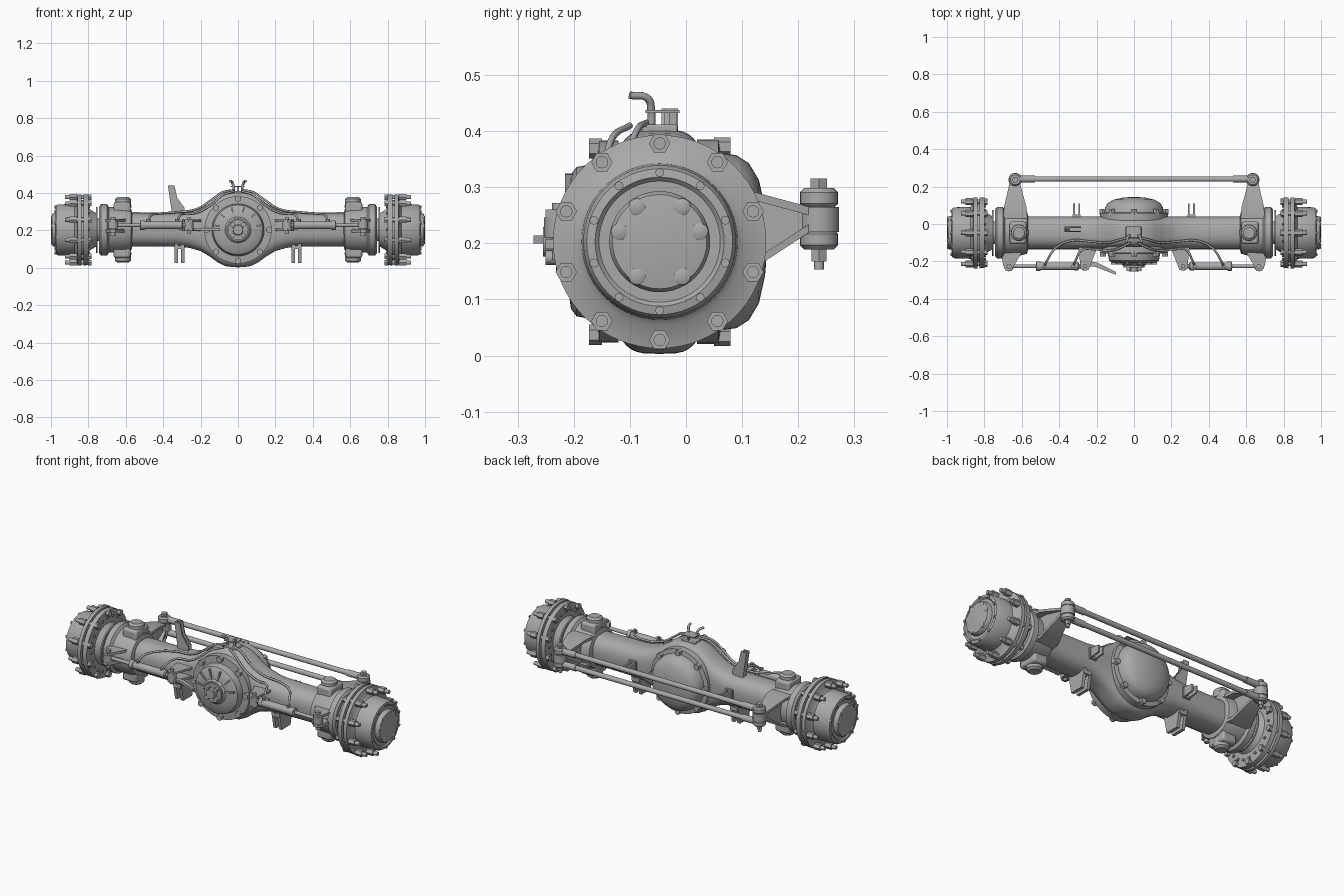
import bpy, bmesh, math
from mathutils import Vector

cube = bpy.data.objects.get("Cube")
if cube:
    bpy.data.objects.remove(cube)

grey = bpy.data.materials.new("cast_grey")
grey.use_nodes = True
colour = (0.4, 0.4, 0.4, 1)
grey.diffuse_color = colour
grey.node_tree.nodes["Principled BSDF"].inputs["Base Color"].default_value = colour

AY, AZ = -0.047, 0.203          # axle centre line
AXLE = (0, AY, AZ)
TAU = math.tau


def place(obj, mirror):
    bpy.context.collection.objects.link(obj)
    obj.data.materials.append(grey)
    if mirror:
        obj.modifiers.new("Mirror", 'MIRROR').use_axis = (True, False, False)
    return obj


def finish(name, bm, mirror=False, bevel=0):
    bmesh.ops.recalc_face_normals(bm, faces=bm.faces)
    mesh = bpy.data.meshes.new(name)
    bm.to_mesh(mesh)
    bm.free()
    obj = place(bpy.data.objects.new(name, mesh), mirror)
    if bevel:
        mod = obj.modifiers.new("Bevel", 'BEVEL')
        mod.width, mod.segments = bevel, 2
    bpy.ops.object.select_all(action='DESELECT')
    obj.select_set(True)
    bpy.context.view_layer.objects.active = obj
    bpy.ops.object.shade_smooth_by_angle(angle=math.radians(35))
    return obj


def skin(bm, rings):
    """Join point rings into a closed skin."""
    rows = [[bm.verts.new(p) for p in ring] for ring in rings]
    n = len(rows[0])
    for a, b in zip(rows, rows[1:]):
        for i in range(n):
            bm.faces.new((a[i], a[(i + 1) % n], b[(i + 1) % n], b[i]))
    bm.faces.new(rows[0])
    bm.faces.new(rows[-1])


def turn(bm, axis, origin, profile, seg=48):
    """Turned solid; profile is (distance along axis, radius)."""
    k = "XYZ".index(axis)
    rings = []
    for t, r in profile:
        ring = []
        for i in range(seg):
            p = Vector(origin)
            p[k] += t
            p[(k + 1) % 3] += r * math.cos(TAU * i / seg)
            p[(k + 2) % 3] += r * math.sin(TAU * i / seg)
            ring.append(p)
        rings.append(ring)
    skin(bm, rings)


def turned(name, axis, origin, profile, seg=48, mirror=False):
    bm = bmesh.new()
    turn(bm, axis, origin, profile, seg)
    return finish(name, bm, mirror)


def bolts(name, axis, count, radius, parts, mirror=False, start=0.25):
    """Ring of bolts round the axle centre; parts are (from, to, radius, sides)."""
    bm = bmesh.new()
    k = "XYZ".index(axis)
    for i in range(count):
        a = TAU * (start + i / count)
        p = Vector(AXLE)
        p[k] = 0
        p[1 if k == 0 else 0] += radius * math.cos(a)
        p[2] += radius * math.sin(a)
        for lo, hi, r, seg in parts:
            turn(bm, axis, p, [(lo, r), (hi, r)], seg)
    return finish(name, bm, mirror)


def prisms(name, axis, points, spans, mirror=False, bevel=0):
    """Extrude an outline along an axis, once for each span."""
    bm = bmesh.new()
    k = "XYZ".index(axis)
    for lo, hi in spans:
        rings = []
        for t in (lo, hi):
            ring = [list(p) for p in points]
            for p in ring:
                p.insert(k, t)
            rings.append(ring)
        skin(bm, rings)
    return finish(name, bm, mirror, bevel)


def box(name, x, y, z, mirror=False, bevel=0):
    return prisms(name, 'Z', [(x[0], y[0]), (x[1], y[0]), (x[1], y[1]), (x[0], y[1])],
                  [z], mirror, bevel)


def pipe(name, points, radius, mirror=False):
    curve = bpy.data.curves.new(name, 'CURVE')
    curve.dimensions = '3D'
    curve.bevel_depth, curve.bevel_resolution = radius, 2
    curve.use_fill_caps, curve.resolution_u = True, 6
    spline = curve.splines.new('BEZIER')
    spline.bezier_points.add(len(points) - 1)
    for bp, p in zip(spline.bezier_points, points):
        bp.co = p
        bp.handle_left_type = bp.handle_right_type = 'AUTO'
    return place(bpy.data.objects.new(name, curve), mirror)


# Axle housing: round beam swelling to the central casing
half = [(0, .2, 3.6), (.03, .199, 3.6), (.07, .193, 3.5), (.11, .173, 3.4), (.15, .143, 3.2),
        (.2, .113, 3), (.26, .096, 2.7), (.32, .09, 2.5), (.6, .088, 2.4)]
rings = []
for x, h, n in [(-x, h, n) for x, h, n in half[:0:-1]] + half:
    ring = []
    for i in range(48):
        c, s = math.cos(TAU * i / 48), math.sin(TAU * i / 48)
        ring.append((x, AY + .088 * math.copysign(abs(c) ** (2 / n), c),
                     AZ + h * math.copysign(abs(s) ** (2 / n), s)))
    rings.append(ring)
bm = bmesh.new()
skin(bm, rings)
finish("axle_housing", bm)

# Differential covers, front and rear
centre = (0, 0, AZ)
turned("front_cover", 'Y', centre, [(-.12, .18), (-.155, .18), (-.158, .14), (-.195, .133),
                                    (-.205, .12), (-.212, .07), (-.222, .06), (-.222, .01)])
turned("rear_dome", 'Y', centre, [(.02, .182), (.058, .182), (.062, .158), (.09, .154), (.112, .14),
                                  (.13, .11), (.141, .06), (.145, .01)])
bolts("front_cover_bolts", 'Y', 8, .166, [(-.173, -.15, .018, 6)])
bolts("rear_cover_bolts", 'Y', 8, .169, [(.05, .079, .017, 6)])
bm = bmesh.new()
for a in (0.2, 0.75, 1.3, 1.85, 2.4, 2.95):
    c, s = math.cos(a), math.sin(a)
    skin(bm, [[(r * c - w * s, y, AZ + r * s + w * c) for w in (-.004, .004)
               for y in ((-.2, -.216) if w < 0 else (-.216, -.2))] for r in (.05, .125)])
finish("cover_ribs", bm)

# Drive flange with four lugs
turned("drive_flange", 'Y', centre, [(-.21, .055), (-.232, .055), (-.232, .028),
                                     (-.255, .026), (-.255, .005)], 32)
bm = bmesh.new()
for i in range(4):
    a = TAU * (i + .5) / 4
    turn(bm, 'Y', (.04 * math.cos(a), 0, AZ + .04 * math.sin(a)), [(-.23, .013), (-.25, .013)], 12)
finish("drive_flange_lugs", bm)

# Knuckles, shafts and wheel hubs
turned("steering_knuckle", 'X', AXLE, [(.565, .088), (.572, .112), (.6, .12), (.69, .122), (.7, .138),
                                       (.732, .138), (.742, .125), (.742, .05)], mirror=True)
turned("axle_shaft", 'X', AXLE, [(.73, .06), (.752, .06), (.752, .123), (.76, .123), (.76, .09),
                                 (.785, .105), (.805, .12)], mirror=True)
turned("wheel_hub", 'X', AXLE, [(.8, .1), (.8, .188), (.825, .19), (.825, .16), (.837, .16),
                                (.837, .19), (.857, .19), (.866, .15), (.875, .139), (.962, .136),
                                (.972, .13), (.975, .115), (.968, .108), (.968, .02)], 64, True)
turned("hub_cap", 'X', AXLE, [(.96, .09), (.985, .09), (.994, .084), (.998, .06), (1, .01)], mirror=True)
bolts("wheel_studs", 'X', 10, .175, [(.785, .925, .011, 12), (.862, .9, .019, 6), (.782, .801, .017, 6)], True)
bolts("hub_bolts", 'X', 10, .123, [(.96, .98, .008, 8)], True)
bolts("inner_hub_bolts", 'X', 20, .15, [(.792, .802, .007, 8)], True)
bm = bmesh.new()
for deg in (14, 57, 123, 166, 237, 303):
    a = math.radians(deg)
    turn(bm, 'X', (0, AY + .074 * math.cos(a), AZ + .074 * math.sin(a)),
         [(.97, .015), (.997, .015), (.999, .012)], 16)
finish("hub_cap_lugs", bm, True)

# King pin bosses above and below the knuckle
for name, s in (("upper", 1), ("lower", -1)):
    box(name + "_pin_boss", (.575, .665), (AY - .06, AY + .06),
        sorted((AZ + s * .06, AZ + s * .15)), True, .012)
    turned(name + "_king_pin", 'Z', (.615, AY, AZ), [(s * .12, .045), (s * .165, .042), (s * .175, .03)],
           24, True)

# Rear steering arms and twin tie rods
bm = bmesh.new()
for z0, z1, t in ((.285, .3, .25), (.135, .15, .22)):
    skin(bm, [[(.57, .03, z0), (.7, .03, z0), (.7, .03, z1), (.57, .03, z1)],
              [(.575, .09, z0), (.695, .09, z0), (.695, .09, z1), (.575, .09, z1)],
              [(.61, .22, t), (.665, .22, t), (.665, .22, t + .015), (.61, .22, t + .015)]])
finish("rear_arm_flange", bm, True)
prisms("rear_arm_web", 'X', [(.03, .14), (.09, .14), (.23, .225), (.23, .26), (.09, .295), (.03, .295)],
       [(.62, .655)], True)
JOINT = (.635, .237, 0)
turned("rear_arm_eye", 'Z', JOINT, [(.22, .036), (.265, .036)], 24, True)
for name, z in (("upper", .281), ("lower", .207)):
    turned(name + "_tie_rod_joint", 'Z', JOINT, [(z - .018, .026), (z - .01, .034), (z + .01, .034),
                                                 (z + .018, .026)], 24, True)
    turned(name + "_tie_rod", 'X', (0, .24, z), [(-.62, .014), (.62, .014)], 20)
    turned(name + "_tie_rod_sleeve", 'X', (0, .24, z), [(.53, .018), (.61, .018)], 20, True)
turned("tie_rod_pin", 'Z', JOINT, [(.153, .009), (.3, .009)], 12, True)
turned("tie_rod_pin_head", 'Z', JOINT, [(.298, .017), (.316, .017)], 6, True)
turned("tie_rod_pin_nut", 'Z', JOINT, [(.168, .015), (.19, .015)], 6, True)

# Front steering arms and cylinders
CY, CZ = -.226, .228
prisms("front_arm", 'Z', [(.58, -.12), (.72, -.1), (.7, -.22), (.685, -.25), (.655, -.25), (.64, -.22)],
       [(.19, .208), (.246, .26)], True)
turned("front_arm_pin", 'Z', (.668, CY, 0), [(.17, .013), (.272, .013)], 16, True)
turned("cylinder_rod_eye", 'Z', (.668, CY, CZ), [(-.018, .027), (.018, .027)], 20, True)
turned("cylinder_rod", 'X', (0, CY, CZ), [(.51, .01), (.65, .01)], 16, True)
turned("steering_cylinder", 'X', (0, CY, CZ), [(.295, .017), (.3, .023), (.32, .023), (.32, .021), (.5, .021),
                                               (.5, .025), (.522, .025), (.525, .012)], 24, True)
turned("cylinder_base_eye", 'Z', (.262, CY, CZ), [(-.018, .024), (.018, .024)], 20, True)
turned("cylinder_neck", 'X', (0, CY, CZ), [(.27, .012), (.3, .012)], 16, True)
prisms("cylinder_bracket", 'Z', [(.19, -.11), (.3, -.11), (.285, -.235), (.265, -.25), (.243, -.245)],
       [(.196, .21), (.246, .258)], True)
turned("cylinder_base_pin", 'Z', (.262, CY, 0), [(.185, .011), (.27, .011)], 12, True)

# Lever strap beside the drive flange
prisms("lever_strap", 'Z', [(-.28, -.2), (-.2, -.205), (-.1, -.255), (-.095, -.272), (-.21, -.228), (-.28, -.222)],
       [(.2, .214)])

# Mounting brackets: below, behind and on top
prisms("lower_bracket", 'X', [(AY - .065, .15), (AY - .04, .025), (AY + .04, .025), (AY + .065, .15)],
       [(.287, .304), (.322, .34)], True)
box("lower_bracket_bridge", (.29, .335), (AY - .06, AY + .06), (.1, .12), True)
prisms("rear_bracket", 'X', [(.02, .175), (.11, .185), (.11, .225), (.02, .235)],
       [(.288, .298), (.316, .326)], True)
box("rear_bracket_base", (.285, .33), (.02, .05), (.175, .235), True)
prisms("top_bracket", 'Y', [(-.375, .44), (-.34, .44), (-.325, .375), (-.285, .32), (-.285, .27), (-.35, .27)],
       [(-.044, -.037), (-.021, -.014)])
prisms("top_bracket_web", 'Y', [(-.375, .44), (-.367, .44), (-.342, .27), (-.35, .27)], [(-.044, -.014)])

# Breather block, hooked pipes and hydraulic hoses
box("breather_block", (-.045, .04), (-.078, -.015), (.39, .412), bevel=.004)
box("breather_plate", (-.04, .035), (-.072, -.012), (.432, .438))
box("breather_post", (-.006, .006), (-.03, -.016), (.4, .434))
pipe("hooked_pipe", [(.022, -.062, .4), (.024, -.062, .435), (.032, -.068, .458), (.042, -.1, .464)], .007, True)
pipe("outer_hose", [(.02, -.07, .415), (.08, -.085, .405), (.14, -.1, .365), (.22, -.095, .315),
                    (.34, -.09, .297), (.42, -.13, .29), (.47, -.205, .275), (.48, CY, .245)], .006, True)
pipe("inner_hose", [(.02, -.1, .41), (.08, -.13, .39), (.14, -.142, .34), (.22, -.135, .295),
                    (.28, -.14, .29), (.31, -.19, .28), (.325, CY, .245)], .006, True)
bm = bmesh.new()
for x in (.325, .48):
    turn(bm, 'Z', (x, CY, CZ), [(.01, .011), (.032, .011)], 6)
finish("hose_fittings", bm, True)
